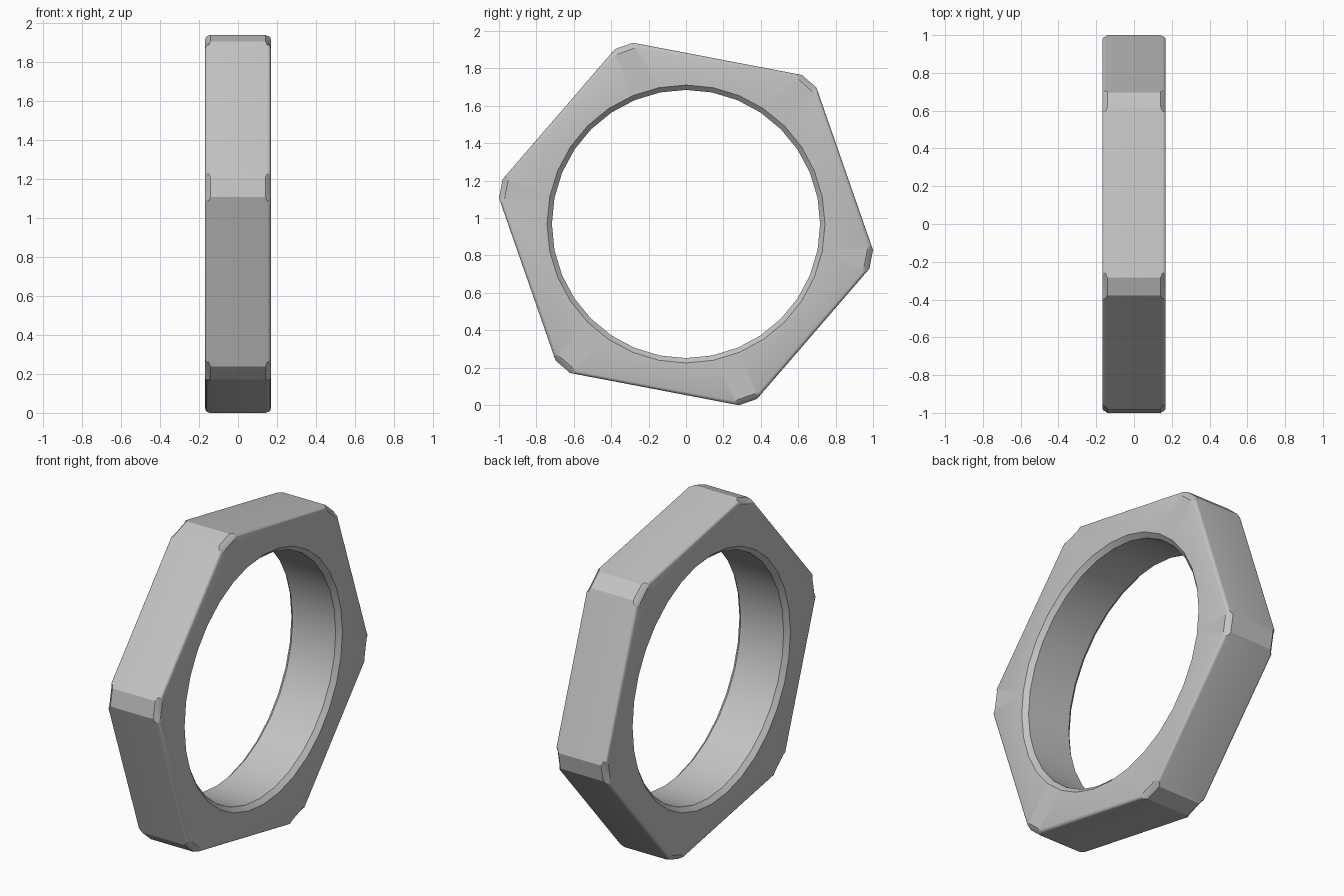
import bpy, bmesh, math
from mathutils import Vector

cube = bpy.data.objects.get("Cube")
if cube:
    bpy.data.objects.remove(cube)

HALF = 0.168        # half thickness
CENTRE = 0.968      # height of the hole axis
RADIUS = 1.0095     # reach of the clipped corners
TURN = -10.8        # turn of the hexagon, degrees
CLIP = 2.9          # half angle of each clipped corner
ROUND = 0.018       # soft edge along the flats
CHAMFER = 0.027     # straight chamfer on the corners
STEPS = 4
HOLE, HOLE_RIM, HOLE_SIDES = 0.717, 0.743, 32


def polar(radius, degrees):
    a = math.radians(degrees)
    return Vector((radius * math.cos(a), radius * math.sin(a)))


def edge_profile(is_corner):
    """Pairs of (inset, x) from the outer wall to the side face."""
    pairs = []
    for i in range(STEPS + 1):
        t = i / STEPS
        if is_corner:
            pairs.append((CHAMFER * t, HALF - CHAMFER * (1 - t)))
        else:
            a = t * math.pi / 2
            pairs.append((ROUND * (1 - math.cos(a)), HALF - ROUND * (1 - math.sin(a))))
    return pairs


def outline():
    """Hexagon with clipped corners; each flat starts just past its corner."""
    points = []
    for k in range(6):
        mid = TURN + 60 * k
        a, b = polar(RADIUS, mid - CLIP), polar(RADIUS, mid + CLIP)
        before, after = polar(RADIUS, mid - 60 + CLIP), polar(RADIUS, mid + 60 - CLIP)
        points += [(a.lerp(before, 0.025), False), (a, True),
                   (b, True), (b.lerp(after, 0.025), False)]
    return points


def join_rings(bm, rings):
    for r, s in zip(rings, rings[1:]):
        for i in range(len(r)):
            j = (i + 1) % len(r)
            bm.faces.new((r[i], r[j], s[j], s[i]))


def ring_edges(bm, ring):
    return [bm.edges.get((ring[i - 1], ring[i])) for i in range(len(ring))]


bm = bmesh.new()

# Outer wall with edge treatment on both sides
columns = []
for p, is_corner in outline():
    half = edge_profile(is_corner)
    full = [(d, -x) for d, x in reversed(half)] + half
    columns.append([bm.verts.new((x, *(p * (1 - d / 0.9)))) for d, x in full])
outer = [list(ring) for ring in zip(*columns)]
join_rings(bm, outer)

# Round hole with a chamfered rim on both sides
lip = HOLE_RIM - HOLE
inner = []
for x, radius in ((-HALF, HOLE_RIM), (lip - HALF, HOLE),
                  (HALF - lip, HOLE), (HALF, HOLE_RIM)):
    inner.append([bm.verts.new((x, *polar(radius, 360 * i / HOLE_SIDES)))
                  for i in range(HOLE_SIDES)])
join_rings(bm, inner)

# Flat side faces between outline and hole
for end, side in ((0, -1), (-1, 1)):
    edges = ring_edges(bm, outer[end]) + ring_edges(bm, inner[end])
    bmesh.ops.triangle_fill(bm, edges=edges, use_beauty=True, normal=(side, 0, 0))
bmesh.ops.recalc_face_normals(bm, faces=bm.faces[:])

mesh = bpy.data.meshes.new("hexagonal_ring_nut")
bm.to_mesh(mesh)
bm.free()
nut = bpy.data.objects.new("hexagonal_ring_nut", mesh)
nut.location.z = CENTRE
bpy.context.collection.objects.link(nut)

# Plain grey metal
grey = bpy.data.materials.new("light_grey")
grey.use_nodes = True
colour = (0.55, 0.55, 0.55, 1)
grey.diffuse_color = colour
grey.node_tree.nodes["Principled BSDF"].inputs["Base Color"].default_value = colour
mesh.materials.append(grey)

bpy.ops.object.select_all(action="DESELECT")
nut.select_set(True)
bpy.context.view_layer.objects.active = nut
bpy.ops.object.shade_smooth_by_angle(angle=math.radians(25))
